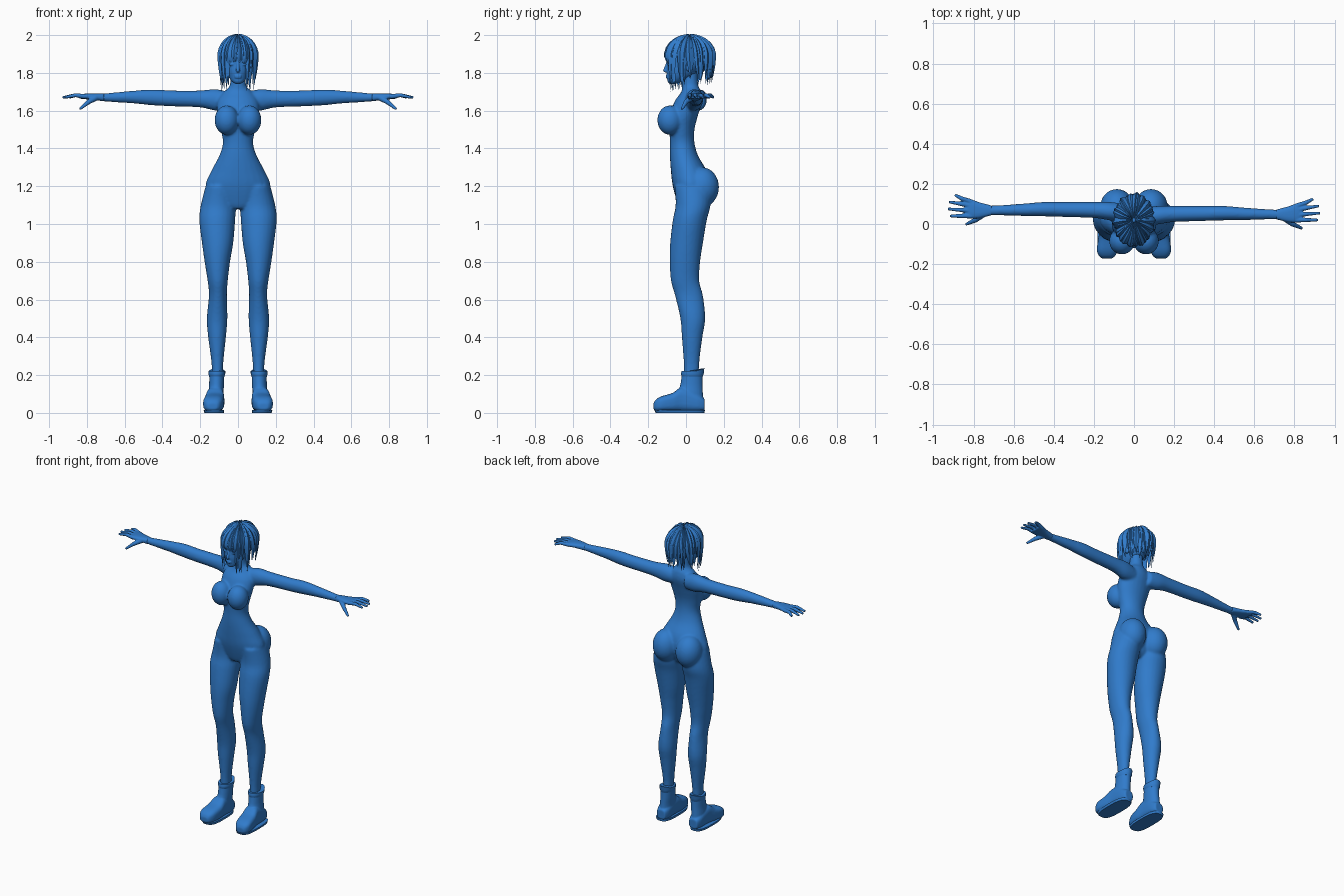
import bpy, bmesh, math, random
from mathutils import Vector, Matrix

random.seed(4)
cube = bpy.data.objects.get("Cube")
if cube:
    bpy.data.objects.remove(cube, do_unlink=True)

blue = bpy.data.materials.new("plain blue")
blue.use_nodes = True
blue.diffuse_color = (0.03, 0.2, 0.6, 1)
blue.node_tree.nodes["Principled BSDF"].inputs["Base Color"].default_value = blue.diffuse_color


def finish(name, bm, voxel=0, smooth=6, angle=180):
    """Turn a bmesh into an object; a voxel size fuses its parts into one skin."""
    bmesh.ops.recalc_face_normals(bm, faces=bm.faces)
    mesh = bpy.data.meshes.new(name)
    bm.to_mesh(mesh)
    bm.free()
    mesh.materials.append(blue)
    obj = bpy.data.objects.new(name, mesh)
    bpy.context.scene.collection.objects.link(obj)
    if voxel:
        fuse = obj.modifiers.new("fuse", "REMESH")
        fuse.mode = "VOXEL"
        fuse.voxel_size = voxel
        fuse.use_smooth_shade = True
        relax = obj.modifiers.new("relax", "SMOOTH")
        relax.factor = 0.5
        relax.iterations = smooth
    bpy.ops.object.select_all(action="DESELECT")
    obj.select_set(True)
    bpy.context.view_layer.objects.active = obj
    bpy.ops.object.shade_smooth_by_angle(angle=math.radians(angle))
    return obj


def skin(bm, rings, caps=True):
    """Join rings of points into a tube."""
    loops = [[bm.verts.new(p) for p in ring] for ring in rings]
    count = len(loops[0])
    for a, b in zip(loops, loops[1:]):
        for i in range(count):
            j = (i + 1) % count
            bm.faces.new((a[i], a[j], b[j], b[i]))
    if caps:
        bm.faces.new(loops[0])
        bm.faces.new(loops[-1])


def refine(rows, steps=4):
    """Smooth curve through the section rows."""
    rows = [Vector(r) for r in rows]
    result = []
    for i in range(len(rows) - 1):
        p, q = rows[i], rows[i + 1]
        before, after = rows[max(i - 1, 0)], rows[min(i + 2, len(rows) - 1)]
        for k in range(steps):
            t = k / steps
            m, n = (q - before) / 2, (after - p) / 2
            d = q - p
            result.append(p + m * t + (d * 3 - m * 2 - n) * t ** 2 + (m + n - d * 2) * t ** 3)
    return result + [rows[-1]]


def loft(bm, axis, rows, side=1, power=2.0, shift=0.0, count=24):
    """Rows are (place on axis, low u, high u, low v, high v)."""
    order = {"x": (0, 1, 2), "y": (1, 0, 2), "z": (2, 0, 1)}[axis]
    rings = []
    for place, u0, u1, v0, v1 in refine(rows):
        ring = []
        for i in range(count):
            angle = math.tau * i / count
            c, s = math.cos(angle), math.sin(angle)
            c = math.copysign(abs(c) ** (2 / power), c)
            s = math.copysign(abs(s) ** (2 / power), s)
            p = Vector((0, 0, 0))
            p[order[0]] = place
            p[order[1]] = (u0 + u1) / 2 + c * (u1 - u0) / 2
            p[order[2]] = (v0 + v1) / 2 + s * (v1 - v0) / 2
            p.x *= side
            p.y += shift
            ring.append(p)
        rings.append(ring)
    skin(bm, rings)


def even(rows):
    """Rows of (height, half width, front, back) made symmetrical."""
    return [(z, -w, w, f, b) for z, w, f, b in rows]


def ball(bm, centre, radii):
    matrix = Matrix.Translation(centre) @ Matrix.Diagonal((*radii, 1))
    bmesh.ops.create_uvsphere(bm, u_segments=24, v_segments=16, radius=1, matrix=matrix)


def tube(bm, points, radii, count=10):
    rings = []
    for i, p in enumerate(points):
        way = Vector(points[min(i + 1, len(points) - 1)]) - Vector(points[max(i - 1, 0)])
        turn = way.to_track_quat("Z", "Y")
        rings.append([Vector(p) + turn @ Vector((math.cos(math.tau * k / count),
                      math.sin(math.tau * k / count), 0)) * radii[i] for k in range(count)])
    skin(bm, rings)


# Body: torso, neck, bust, seat, legs and arms fused into one skin
body = bmesh.new()
loft(body, "z", even([
    (1.08, .05, -.03, .06), (1.11, .13, -.045, .09), (1.2, .172, -.07, .12),
    (1.28, .142, -.08, .11), (1.36, .1, -.085, .065), (1.43, .08, -.085, .045),
    (1.5, .092, -.088, .045), (1.58, .11, -.085, .065), (1.65, .108, -.06, .085),
    (1.7, .075, -.025, .08), (1.735, .043, -.02, .065), (1.82, .04, -.02, .06)]))
leg_rows = [
    (1.2, .02, .172, -.06, .13), (1.1, .012, .197, -.055, .13), (1.02, .015, .205, -.07, .11),
    (.9, .025, .191, -.084, .09), (.8, .042, .177, -.086, .075), (.7, .054, .161, -.08, .07),
    (.62, .059, .154, -.058, .09), (.5, .056, .165, -.03, .102), (.4, .064, .158, -.022, .087),
    (.26, .078, .14, -.012, .07), (.15, .078, .14, -.012, .07)]
arm_rows = [
    (.05, 0, .09, 1.6, 1.7), (.12, .008, .1, 1.6, 1.714), (.2, .02, .1, 1.617, 1.707),
    (.35, .025, .1, 1.623, 1.707), (.45, .028, .1, 1.628, 1.712), (.55, .03, .092, 1.638, 1.706),
    (.7, .033, .082, 1.648, 1.692), (.75, .03, .085, 1.655, 1.69)]
for side in (1, -1):
    ball(body, (side * .06, -.085, 1.55), (.064, .067, .078))
    ball(body, (side * .085, .085, 1.195), (.084, .09, .105))
    loft(body, "z", leg_rows, side)
    loft(body, "x", arm_rows, side, shift=-.01 * side)
finish("body", body, voxel=.007, smooth=8)

# Hands: flat palm, four fingers and a lowered thumb
fingers = [(.03, .917, .03), (.055, .928, .065), (.08, .922, .1), (.1, .893, .135)]
for side, label in ((1, "left"), (-1, "right")):
    hand = bmesh.new()
    shift = -.01 * side
    loft(hand, "x", [(.71, .033, .082, 1.65, 1.69), (.77, .02, .098, 1.657, 1.691),
                     (.81, .018, .112, 1.661, 1.69), (.84, .025, .108, 1.664, 1.686)],
         side, power=2.5, shift=shift)
    for root, reach, tip in fingers:
        path = [(.81, root, 1.675), (.86, (root + tip) / 2, 1.682), (reach, tip, 1.67)]
        tube(hand, [(side * x, y + shift, z) for x, y, z in path], (.013, .011, .007))
    thumb = [(.75, .04, 1.67), (.79, .01, 1.647), (.838, -.012, 1.608)]
    tube(hand, [(side * x, y + shift, z) for x, y, z in thumb], (.017, .013, .007))
    finish(label + "_hand", hand, voxel=.0035, smooth=3)

    # Ankle boot, its sole and its flared cuff
    boot = bmesh.new()
    loft(boot, "z", [(.03, .078, .16, -.03, .095), (.1, .077, .158, -.045, .09),
                     (.15, .074, .153, -.03, .088), (.22, .072, .152, -.02, .088)], side)
    loft(boot, "y", [(.098, .09, .15, .012, .075), (.06, .077, .162, .008, .1),
                     (-.02, .074, .168, .008, .135), (-.07, .072, .178, .008, .106),
                     (-.13, .08, .185, .008, .088), (-.16, .095, .174, .01, .07),
                     (-.172, .11, .158, .02, .05)], side, power=3)
    finish(label + "_boot", boot, voxel=.005, smooth=4)
    sole = bmesh.new()
    loft(sole, "z", [(0, .075, .178, -.16, .098), (.015, .074, .182, -.168, .1)], side, power=3)
    finish(label + "_sole", sole, angle=40)
    cuff = bmesh.new()
    loft(cuff, "z", [(.19, .073, .152, -.022, .088), (.205, .068, .156, -.026, .093),
                     (.222, .067, .157, -.024, .098)], side)
    for v in cuff.verts:
        if v.co.z > .21 and v.co.y > .06:
            v.co.z += (v.co.y - .06) * .4
    finish(label + "_cuff", cuff, angle=50)

# Head with nose, lips, brow, eyes and ears
head = bmesh.new()
loft(head, "z", even([
    (1.742, .015, -.088, -.055), (1.755, .033, -.098, -.02), (1.78, .05, -.1, .03),
    (1.81, .061, -.103, .07), (1.85, .068, -.101, .1), (1.9, .072, -.108, .115),
    (1.95, .06, -.085, .1), (1.977, .03, -.035, .06)]), power=2.2)
ball(head, (0, -.106, 1.812), (.01, .016, .01))
tube(head, [(0, -.096, 1.86), (0, -.104, 1.835), (0, -.112, 1.815)], (.007, .008, .009))
for height in (1.785, 1.776):
    ball(head, (0, -.098, height), (.02, .009, .005))
for side in (1, -1):
    ball(head, (side * .03, -.087, 1.845), (.017, .012, .008))
    ball(head, (side * .068, .015, 1.835), (.01, .018, .028))
finish("head", head, voxel=.0035, smooth=3)

# Hair cap covering the skull but not the face
cap = bmesh.new()
ball(cap, (0, .02, 1.89), (.091, .122, .103))
hidden = [f for f in cap.faces if f.calc_center_median().z < 1.8
          or (f.calc_center_median().y < -.03 and f.calc_center_median().z < 1.9)]
bmesh.ops.delete(cap, geom=hidden, context="FACES")
finish("hair_cap", cap)

# Hair locks: tapered ribbons from the crown, hanging past the widest ring
locks = bmesh.new()


def lock(azimuth, end, width, lift, sweep):
    rings = []
    steps = 12
    for i in range(steps + 1):
        t = i / steps
        bend = min(t / .55, 1) * math.pi / 2
        fall = max(t - .55, 0) / .45
        angle = azimuth + sweep * t
        z = 1.89 + (.104 + lift) * math.cos(bend) - (1.89 - end) * fall
        reach = max(math.sin(bend), .08) * (1 - .1 * fall ** 2)
        out = Vector((math.sin(angle), -math.cos(angle), 0))
        across = Vector((math.cos(angle), math.sin(angle), 0))
        core = Vector((out.x * (.098 + lift) * reach, .02 + out.y * (.128 + lift) * reach, z))
        normal = (out * math.sin(bend) + Vector((0, 0, math.cos(bend)))).normalized()
        half = width * min(math.sin(bend) + .15, 1) * max(1 - fall ** 1.6, .03)
        thick = .006 * max(1 - fall, .1)
        rings.append([core - across * half - normal * thick, core + normal * thick,
                      core + across * half - normal * thick, core - normal * thick * 2])
    skin(locks, rings)


for layer, total in ((0, 30), (.005, 23)):
    for i in range(total):
        a = math.tau * (i + layer * 90) / total
        a = a - math.tau if a > math.pi else a
        turn = abs(math.degrees(a))
        if turn < 32:
            end = 1.85
        elif turn < 75:
            end = 1.715
        else:
            end = 1.75
        lock(a, end + random.uniform(-.015, .025), random.uniform(.013, .02),
             layer + random.uniform(-.004, .002), random.uniform(-.25, .25))
finish("hair_locks", locks, angle=50)
